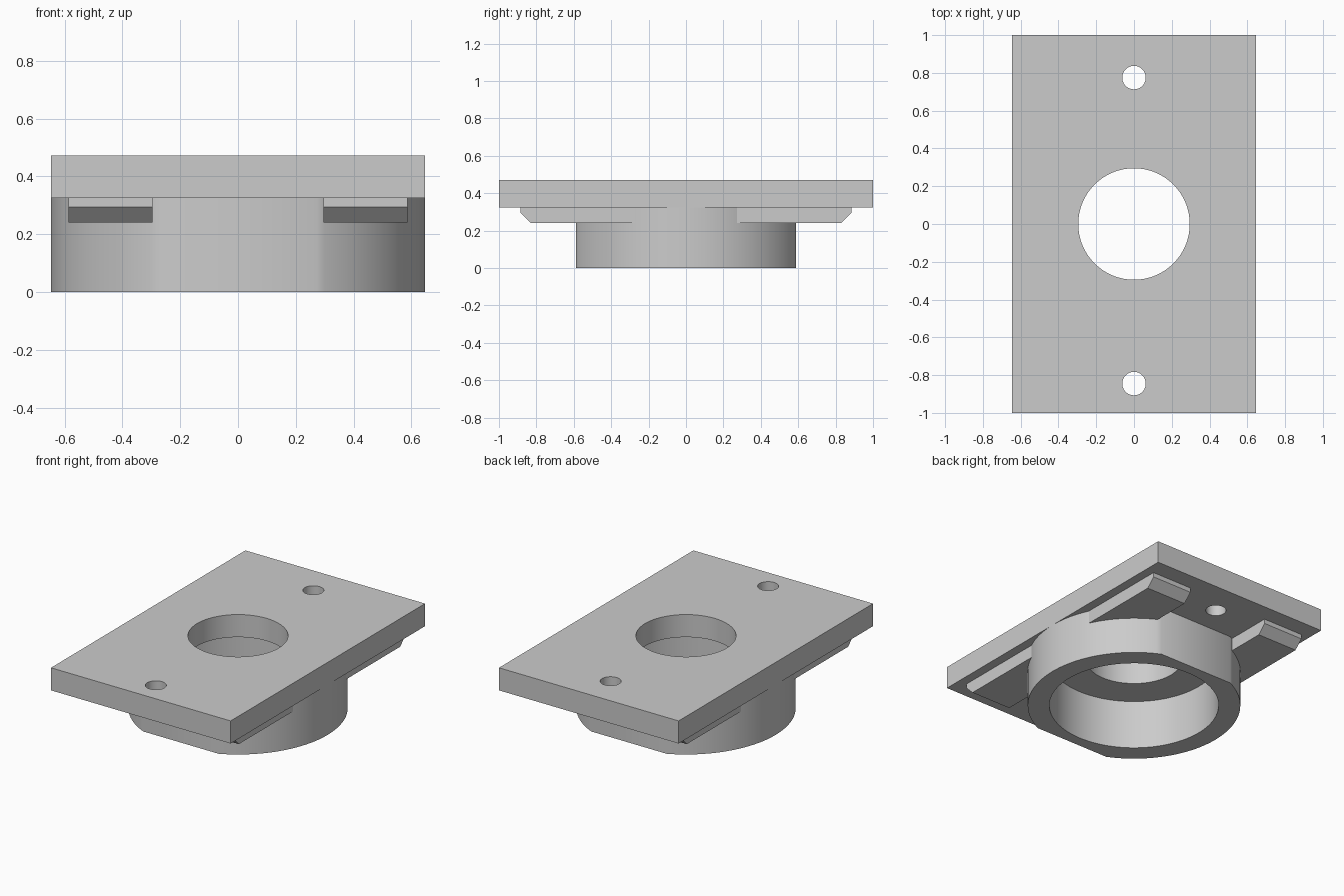
import bpy, bmesh, math

cube = bpy.data.objects.get("Cube")
if cube:
    bpy.data.objects.remove(cube, do_unlink=True)

# Main dimensions
HALF_W, HALF_L = 0.647, 1.0
PLATE_Z, TOP_Z = 0.325, 0.472
FLAT_Y = 0.587
BORE_R, HOLE_R, SCREW_R = 0.515, 0.295, 0.062

grey = bpy.data.materials.new("light grey")
grey.use_nodes = True
colour = (0.6, 0.6, 0.6, 1)
grey.diffuse_color = colour
grey.node_tree.nodes["Principled BSDF"].inputs["Base Color"].default_value = colour


def prism(name, outline, direction):
    """Extrude a closed outline of 3D points along a direction."""
    bm = bmesh.new()
    face = bm.faces.new([bm.verts.new(p) for p in outline])
    new = bmesh.ops.extrude_face_region(bm, geom=[face])["geom"]
    verts = [g for g in new if isinstance(g, bmesh.types.BMVert)]
    bmesh.ops.translate(bm, verts=verts, vec=direction)
    bmesh.ops.recalc_face_normals(bm, faces=bm.faces)
    mesh = bpy.data.meshes.new(name)
    bm.to_mesh(mesh)
    bm.free()
    mesh.materials.append(grey)
    obj = bpy.data.objects.new(name, mesh)
    bpy.context.collection.objects.link(obj)
    return obj


def arc(radius, start, end, steps, y=0, z=0):
    return [(radius * math.cos(start + (end - start) * i / steps),
             y + radius * math.sin(start + (end - start) * i / steps), z)
            for i in range(steps + 1)]


def drill(obj, radius, y=0):
    """Cut a round vertical hole right through an object."""
    circle = arc(radius, 0, math.tau, 96, y, -0.1)[:-1]
    cutter = prism("hole_cutter", circle, (0, 0, 1))
    cutter.hide_render = True
    mod = obj.modifiers.new("hole", "BOOLEAN")
    mod.operation = "DIFFERENCE"
    mod.solver = "EXACT"
    mod.object = cutter
    bpy.context.view_layer.objects.active = obj
    bpy.ops.object.modifier_apply(modifier=mod.name)
    bpy.data.objects.remove(cutter, do_unlink=True)


# Mounting plate with centre opening and two screw holes
corners = [(-1, -1), (1, -1), (1, 1), (-1, 1)]
plate = prism("mounting_plate",
              [(sx * HALF_W, sy * HALF_L, PLATE_Z) for sx, sy in corners],
              (0, 0, TOP_Z - PLATE_Z))
drill(plate, HOLE_R)
for y in (0.775, -0.845):
    drill(plate, SCREW_R, y)

# Round collar with flats at front and back
a = math.asin(FLAT_Y / HALF_W)
outline = arc(HALF_W, -a, a, 48) + arc(HALF_W, math.pi - a, math.pi + a, 48)
collar = prism("collar", outline, (0, 0, PLATE_Z))
drill(collar, BORE_R)

# Rails under the plate with chamfered ends
half = [(0.885, PLATE_Z), (0.885, 0.295), (0.83, 0.24)]
profile = half + [(-y, z) for y, z in reversed(half)]
rails = []
for name, x in (("left_rail", 0.295), ("right_rail", -0.587)):
    rail = prism(name, [(x, y, z) for y, z in profile], (0.292, 0, 0))
    drill(rail, BORE_R + 0.03)
    rails.append(rail)

# Smooth the round walls, keep the edges sharp
bpy.ops.object.select_all(action="DESELECT")
for obj in [plate, collar] + rails:
    obj.select_set(True)
bpy.context.view_layer.objects.active = plate
bpy.ops.object.shade_smooth_by_angle(angle=math.radians(30))
